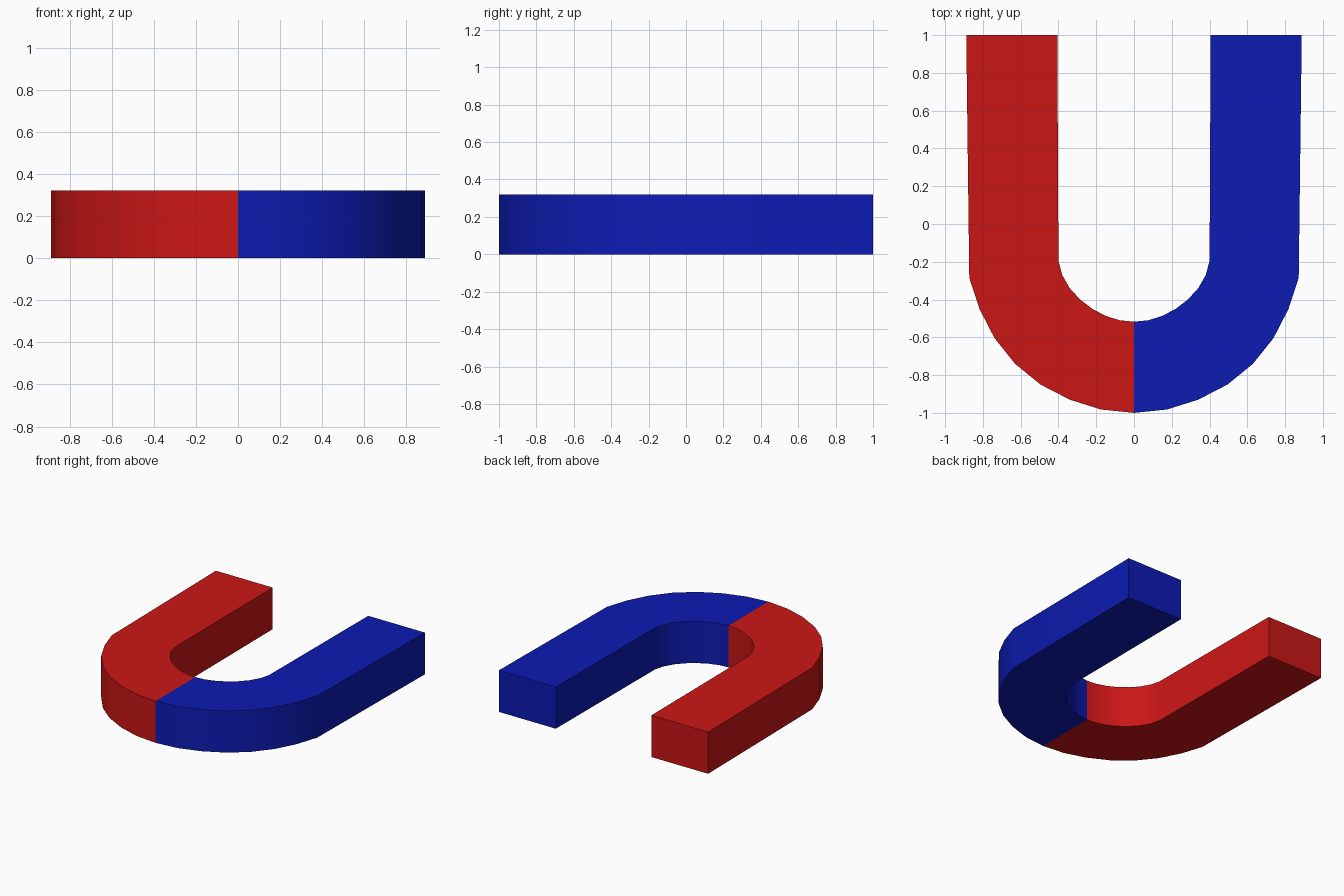
import bpy, bmesh, math

if "Cube" in bpy.data.objects:
    bpy.data.objects.remove(bpy.data.objects["Cube"])

HEIGHT = 0.32
# Right-half outline seen from above, from the pole tip to the middle of the bend
OUTER = [(0.888, 1.0), (0.872, -0.285), (0.818, -0.45), (0.738, -0.605), (0.63, -0.74),
         (0.495, -0.85), (0.34, -0.93), (0.175, -0.982), (0.0, -1.0)]
INNER = [(0.406, 1.0), (0.40, -0.195), (0.38, -0.27), (0.34, -0.34), (0.285, -0.40),
         (0.22, -0.45), (0.148, -0.487), (0.075, -0.51), (0.0, -0.517)]


def make_half(name, side, color):
    """Sweep a box section along the half U; side = 1 right, -1 left."""
    bm = bmesh.new()
    rings = []
    for (ox, oy), (ix, iy) in zip(OUTER, INNER):
        rings.append([bm.verts.new(p) for p in (
            (side * ox, oy, 0), (side * ox, oy, HEIGHT),
            (side * ix, iy, HEIGHT), (side * ix, iy, 0))])
    for a, b in zip(rings, rings[1:]):
        for i in range(4):
            j = (i + 1) % 4
            bm.faces.new((a[i], a[j], b[j], b[i]))
    tip = bm.faces.new(rings[0])          # pole end; the seam stays open
    bmesh.ops.recalc_face_normals(bm, faces=bm.faces)
    tip.normal_update()
    if tip.normal.y < 0:
        bmesh.ops.reverse_faces(bm, faces=bm.faces)
    mesh = bpy.data.meshes.new(name)
    bm.to_mesh(mesh)
    bm.free()
    mat = bpy.data.materials.new(name + "_paint")
    mat.diffuse_color = color
    mat.use_nodes = True
    mat.node_tree.nodes["Principled BSDF"].inputs["Base Color"].default_value = mat.diffuse_color
    mesh.materials.append(mat)
    obj = bpy.data.objects.new(name, mesh)
    bpy.context.collection.objects.link(obj)

    # smooth bend, sharp box edges
    bpy.ops.object.select_all(action='DESELECT')
    obj.select_set(True)
    bpy.context.view_layer.objects.active = obj
    bpy.ops.object.shade_smooth_by_angle(angle=math.radians(30))


make_half("north_half", -1, (0.60, 0.008, 0.008, 1))
make_half("south_half", 1, (0.004, 0.011, 0.45, 1))
